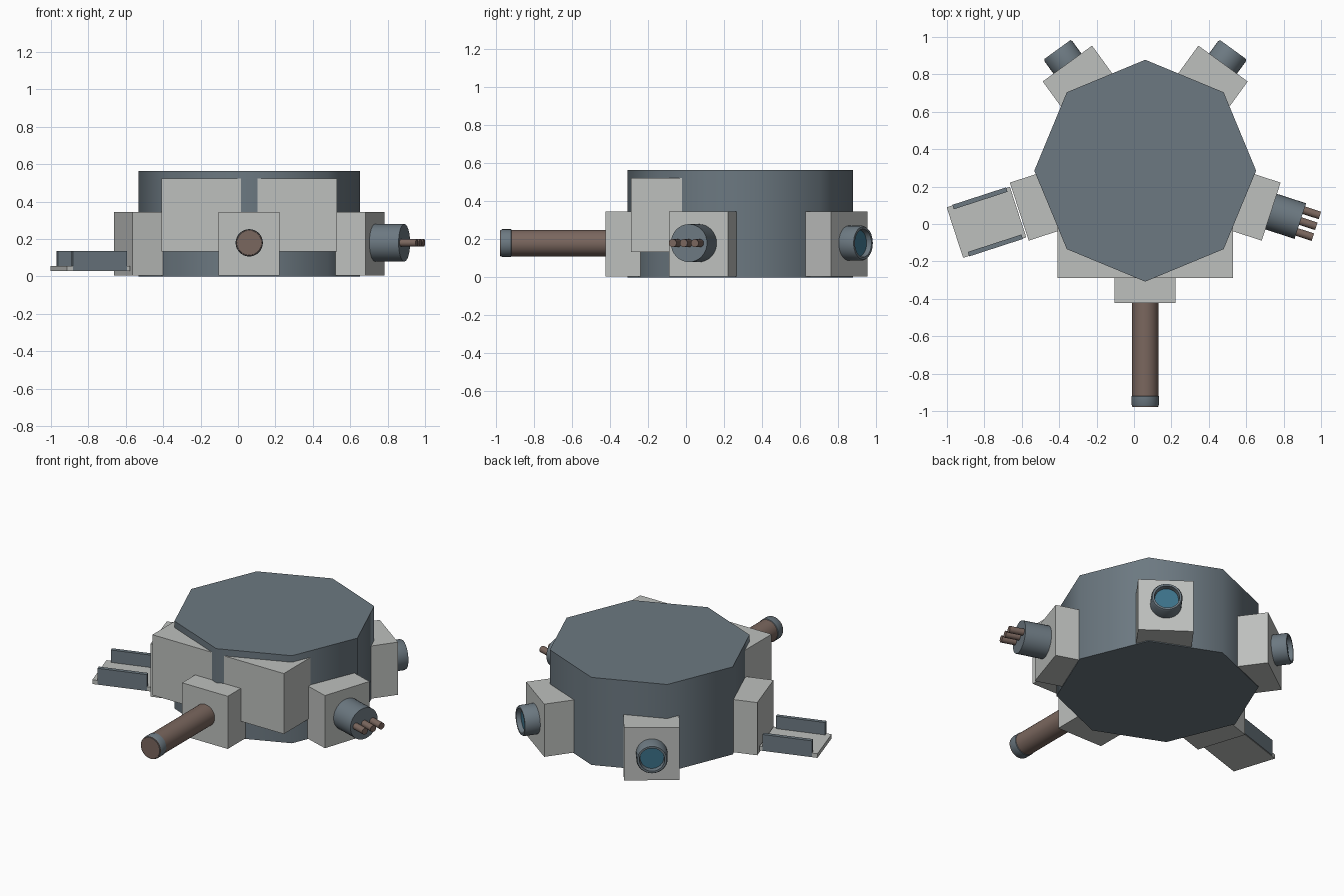
import bpy, bmesh, math

if "Cube" in bpy.data.objects:
    bpy.data.objects.remove(bpy.data.objects["Cube"])

HUB = (0.06, 0.285, 0)   # hub centre in plan
AXIS_Z = 0.18            # height of every device axis


def material(name, rgb):
    m = bpy.data.materials.new(name)
    m.use_nodes = True
    color = (*rgb, 1)
    m.diffuse_color = color
    m.node_tree.nodes["Principled BSDF"].inputs["Base Color"].default_value = color
    return m


SLATE = material("slate_grey", (0.15, 0.19, 0.22))
PALE = material("pale_grey", (0.51, 0.525, 0.51))
BROWN = material("brown_metal", (0.195, 0.135, 0.112))
GLASS = material("blue_glass", (0.045, 0.165, 0.25))


def finish(name, bm, mat, angle, smooth=None):
    """Local +x points outward from the hub; angle turns it about the hub."""
    bmesh.ops.recalc_face_normals(bm, faces=bm.faces)
    me = bpy.data.meshes.new(name)
    bm.to_mesh(me)
    bm.free()
    me.materials.append(mat)
    ob = bpy.data.objects.new(name, me)
    bpy.context.collection.objects.link(ob)
    ob.location = HUB
    ob.rotation_euler.z = math.radians(angle)
    if smooth:
        bpy.ops.object.select_all(action="DESELECT")
        ob.select_set(True)
        bpy.context.view_layer.objects.active = ob
        bpy.ops.object.shade_smooth_by_angle(angle=math.radians(smooth))


def box(name, mat, angle, xs, ys, zs):
    bm = bmesh.new()
    bmesh.ops.create_cube(bm, size=1)
    for v in bm.verts:
        for i, (lo, hi) in enumerate((xs, ys, zs)):
            v.co[i] = lo if v.co[i] < 0 else hi
    finish(name, bm, mat, angle)


def lathe(name, mat, angle, profile, side=0, steps=32):
    """Revolve (distance, radius) points about the outward axis."""
    bm = bmesh.new()
    verts = [bm.verts.new((d, side, AXIS_Z + r)) for d, r in profile]
    edges = [bm.edges.new(pair) for pair in zip(verts, verts[1:])]
    bmesh.ops.spin(bm, geom=verts + edges, cent=(0, side, AXIS_Z), axis=(1, 0, 0),
                   angle=math.tau, steps=steps, use_duplicate=False)
    bmesh.ops.remove_doubles(bm, verts=bm.verts, dist=0.0001)
    finish(name, bm, mat, angle, smooth=40)


def rod(name, mat, angle, start, end, radius, side=0, steps=32):
    lathe(name, mat, angle,
          [(start, 0), (start, radius), (end, radius), (end, 0)], side, steps)


# Octagonal hub with corners on the x and y axes
bm = bmesh.new()
bmesh.ops.create_cone(bm, cap_ends=True, segments=8, radius1=0.593, radius2=0.593, depth=0.565)
bmesh.ops.translate(bm, verts=bm.verts, vec=(0, 0, 0.2825))
finish("hub", bm, SLATE, 0, smooth=50)

# Wide block behind the front mount
box("front_block", PALE, -90, (0.305, 0.575), (-0.468, 0.47), (0.133, 0.523))

# Five mounts evenly spaced around the hub
MOUNTS = {"front": -90, "left": -18, "back_left": 54, "back_right": 126, "right": 198}
for name, angle in MOUNTS.items():
    box(name + "_mount", PALE, angle, (0.42, 0.708), (-0.163, 0.163), (0.005, 0.345))

# Long front tube with a muzzle collar
front = MOUNTS["front"]
rod("front_tube", BROWN, front, 0.69, 1.262, 0.07)
lathe("tube_collar", SLATE, front,
      [(1.2, 0.066), (1.206, 0.073), (1.252, 0.073), (1.264, 0.066)])

# Cluster of three thin rods in a drum
left = MOUNTS["left"]
rod("drum", SLATE, left, 0.69, 0.872, 0.1)
for i in (-1, 0, 1):
    rod("drum_rod", BROWN, left, 0.86, 0.962, 0.021, side=i * 0.061, steps=16)

# Recessed round lenses at the back
for name in ("back_left", "back_right"):
    lathe(name + "_lens_housing", SLATE, MOUNTS[name],
          [(0.69, 0.092), (0.79, 0.092), (0.8, 0.086), (0.8, 0.074), (0.765, 0.07), (0.765, 0)])
    rod(name + "_lens", GLASS, MOUNTS[name], 0.762, 0.772, 0.069)

# Low platform with two side rails
right = MOUNTS["right"]
box("platform", PALE, right, (0.715, 1.07), (-0.142, 0.142), (0.028, 0.055))
for s in (-1, 1):
    box("platform_rail", SLATE, right, (0.735, 1.037),
        sorted((s * 0.12, s * 0.145)), (0.031, 0.135))
